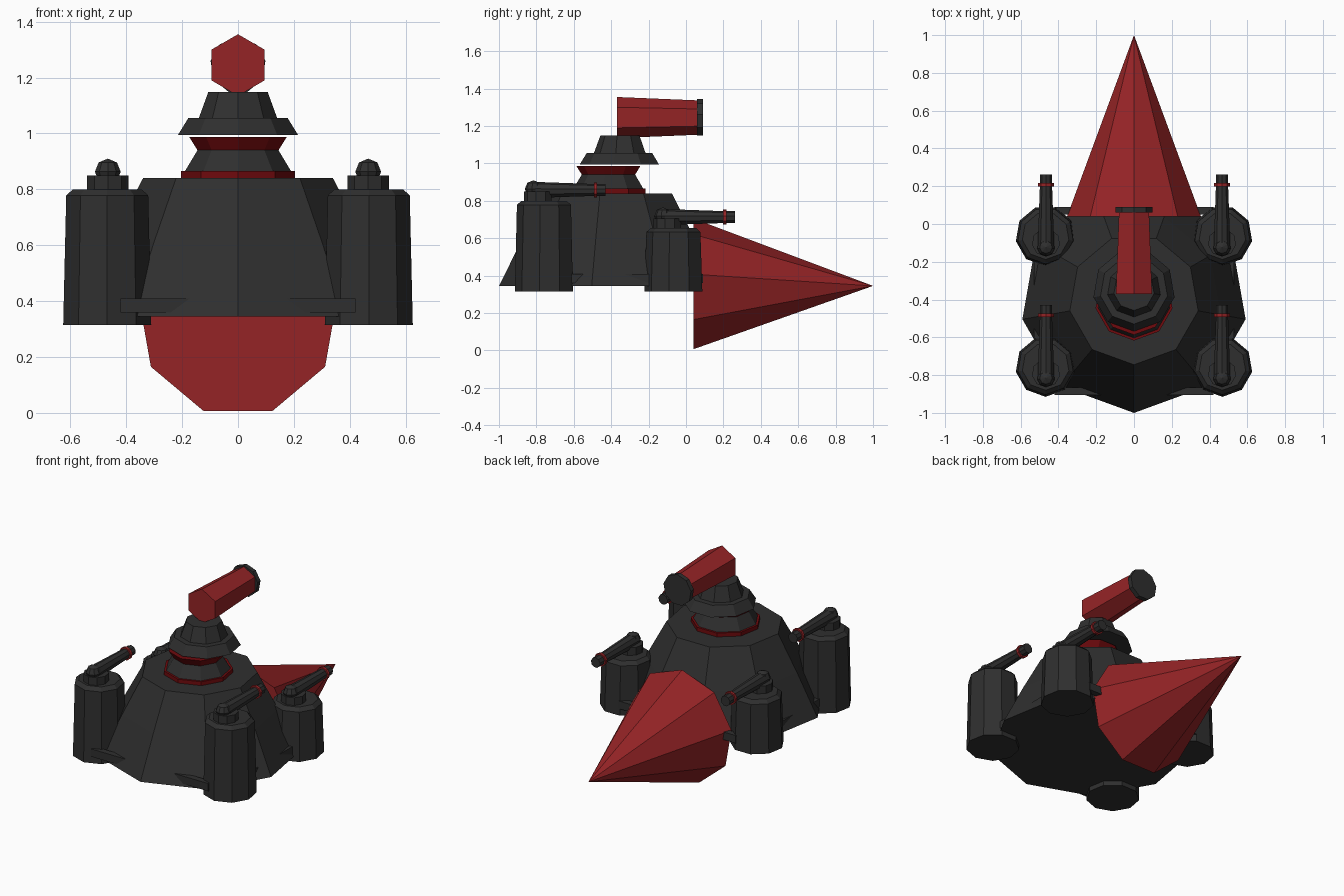
import bpy, bmesh, math

cube = bpy.data.objects.get("Cube")
if cube:
    bpy.data.objects.remove(cube, do_unlink=True)


def material(name, rgb):
    m = bpy.data.materials.new(name)
    m.use_nodes = True
    m.diffuse_color = (*rgb, 1)
    m.node_tree.nodes["Principled BSDF"].inputs["Base Color"].default_value = (*rgb, 1)
    return m


DARK = material("charcoal", (0.028, 0.028, 0.028))
RED = material("red", (0.30, 0.017, 0.019))
DEEP = material("deep red", (0.16, 0.003, 0.004))


def finish(name, bm, mat):
    bmesh.ops.recalc_face_normals(bm, faces=bm.faces)
    mesh = bpy.data.meshes.new(name)
    bm.to_mesh(mesh)
    bm.free()
    mesh.materials.append(mat)
    ob = bpy.data.objects.new(name, mesh)
    bpy.context.collection.objects.link(ob)
    return ob


def lathe(name, mat, centre, profile, axis="z", sides=9):
    """Stack polygon rings (radius, distance) along an axis; first corner at front or top."""
    bm = bmesh.new()
    cx, cy, cz = centre
    rings = []
    for r, t in profile:
        ring = []
        for i in range(sides if r else 1):
            a = math.tau * i / sides
            u, v = r * math.sin(a), r * math.cos(a)
            p = (cx + u, cy - v, cz + t) if axis == "z" else (cx + u, cy + t, cz + v)
            ring.append(bm.verts.new(p))
        rings.append(ring)
    for low, high in zip(rings, rings[1:]):
        for i in range(sides):
            j = (i + 1) % sides
            corners = [low[i % len(low)], low[j % len(low)],
                       high[j % len(high)], high[i % len(high)]]
            bm.faces.new(list(dict.fromkeys(corners)))
    for ring in (rings[0], rings[-1]):
        if len(ring) > 2:
            bm.faces.new(ring)
    return finish(name, bm, mat)


def box(name, mat, low, high):
    bm = bmesh.new()
    bmesh.ops.create_cube(bm, size=1)
    for v in bm.verts:
        for k in range(3):
            v.co[k] = low[k] if v.co[k] < 0 else high[k]
    return finish(name, bm, mat)


# Main hull and the large rear spike
lathe("hull", DARK, (0, -0.4, 0), [(0.6, 0.345), (0.468, 0.61), (0.345, 0.84)])
lathe("rear_spike", RED, (0, 0, 0.345), [(0.36, 0.04), (0, 1.0)], "y")

# Neck on the hull
neck = (0, -0.41, 0)
lathe("neck_base_ring", DEEP, neck, [(0.207, 0.838), (0.207, 0.865)])
lathe("neck", DARK, neck, [(0.193, 0.865), (0.147, 0.94)])
lathe("neck_collar", DEEP, neck, [(0.147, 0.94), (0.177, 0.987)])

# Turning head and main cannon
head = (0, -0.35, 0)
lathe("head_skirt", DARK, head, [(0.218, 0.995), (0.18, 1.056)])
lathe("head_top", DARK, head, [(0.142, 1.056), (0.108, 1.148)])
lathe("main_cannon", RED, (0, 0, 1.245), [(0.11, -0.37), (0.092, 0.06)], "y", 6)
lathe("main_cannon_muzzle", DARK, (0, 0, 1.243), [(0.1, 0.06), (0.1, 0.09)], "y")

# Four corner towers with small guns
for place, cy, top in (("front", -0.755, 0.8), ("rear", -0.063, 0.655)):
    for side, s in (("left", 1), ("right", -1)):
        tag = f"{place}_{side}_"
        x, gy, gz = s * 0.466, cy - 0.05, top + 0.063
        lathe(tag + "tower", DARK, (s * 0.468, cy, 0),
              [(0.16, 0.315), (0.149, top - 0.022), (0.125, top)])
        lathe(tag + "gun_mount", DARK, (x, cy - 0.035, top), [(0.075, 0), (0.075, 0.05)])
        dome = [(0.047 * math.cos(a), 0.047 * math.sin(a))
                for a in (-math.pi / 2, -math.pi / 4, 0, math.pi / 4, math.pi / 2)]
        lathe(tag + "gun_ball", DARK, (x, gy - 0.01, gz), [(max(r, 0) if r > 1e-6 else 0, t) for r, t in dome])
        lathe(tag + "gun_barrel", DARK, (x, gy, gz - 0.006),
              [(0.044, 0), (0.033, 0.31), (0.033, 0.375)], "y")
        lathe(tag + "gun_band", RED, (x, gy, gz - 0.006), [(0.042, 0.312), (0.042, 0.33)], "y")

# Beams joining the towers
for place, y in (("front", -0.885), ("rear", 0.07)):
    box(place + "_beam", DARK, (-0.42, y - 0.02, 0.36), (0.42, y + 0.02, 0.41))
for side, s in (("left", 1), ("right", -1)):
    xs = sorted((s * 0.49, s * 0.53))
    box(side + "_beam", DARK, (xs[0], -0.72, 0.36), (xs[1], -0.1, 0.41))
